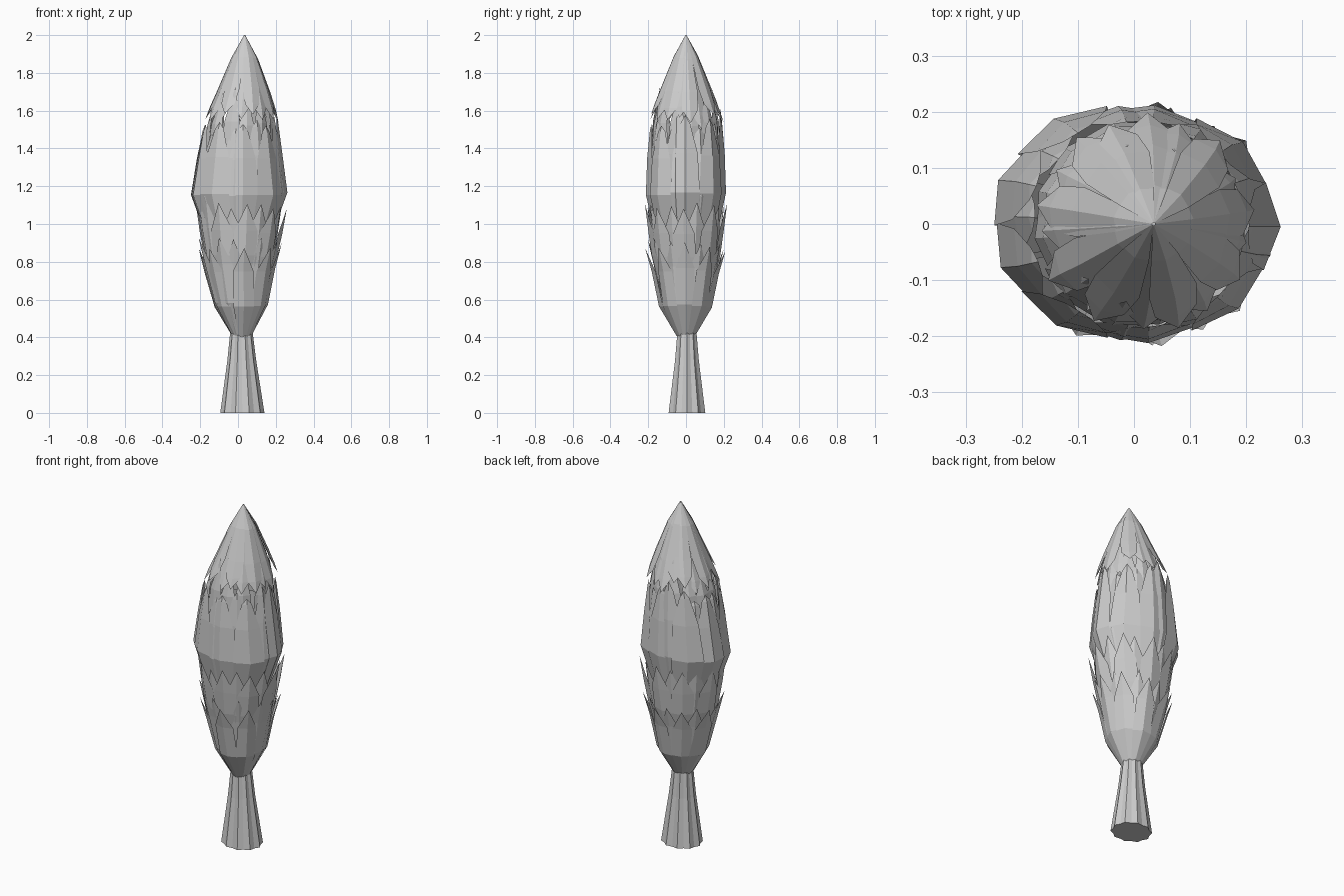
import bpy, bmesh, math, random

if "Cube" in bpy.data.objects:
    bpy.data.objects.remove(bpy.data.objects["Cube"])

random.seed(7)


def finish(bm, name):
    bmesh.ops.recalc_face_normals(bm, faces=bm.faces)
    me = bpy.data.meshes.new(name)
    bm.to_mesh(me)
    bm.free()
    ob = bpy.data.objects.new(name, me)
    bpy.context.collection.objects.link(ob)
    return ob


def point(cx, rx, ry, a, z):
    return (cx + rx * math.cos(a), ry * math.sin(a), z)


def leaf(bm, angle, rows, scale, fold):
    """Folded leaf: rows of (z, centre x, x radius, y radius, half angle)."""
    prev = None
    for z, cx, rx, ry, w in rows:
        rx, ry = rx * scale, ry * scale
        if w == 0:
            cur = [bm.verts.new(point(cx, rx, ry, angle, z))]
        else:
            cur = [bm.verts.new(point(cx, rx * k, ry * k, angle + s * w, z))
                   for s, k in ((-1, fold), (0, 1.0), (1, fold))]
        if prev:
            for i in range(2):
                a, b = prev[min(i, len(prev) - 1)], prev[min(i + 1, len(prev) - 1)]
                c, d = cur[min(i + 1, len(cur) - 1)], cur[min(i, len(cur) - 1)]
                bm.faces.new(list(dict.fromkeys((a, b, c, d))))
        prev = cur


def leaf_ring(name, rows, count, phase=0.0, scale=1.0, jitter=0.02, fold=0.96):
    bm = bmesh.new()
    for i in range(count):
        a = phase + 2 * math.pi * (i + random.uniform(-0.12, 0.12)) / count
        k = scale * random.uniform(0.97, 1.02)
        dz = random.uniform(-jitter, jitter)
        # the free end moves, the attached end stays put
        moved = [(z + dz * j / (len(rows) - 1), cx, rx, ry, w)
                 for j, (z, cx, rx, ry, w) in enumerate(rows)]
        leaf(bm, a, moved, k, fold)
    return finish(bm, name)


# fluted trunk
bm = bmesh.new()
n = 20
rings = []
for z, cx, rx, ry in ((0, 0.023, 0.117, 0.102), (0.28, 0.02, 0.076, 0.066), (0.44, 0.018, 0.058, 0.052)):
    rings.append([bm.verts.new((x, y + 0.005, zz)) for i in range(n)
                  for f in [1 if i % 2 == 0 else 0.9]
                  for x, y, zz in [point(cx, rx * f, ry * f, 2 * math.pi * i / n, z)]])
for lo, hi in zip(rings, rings[1:]):
    for i in range(n):
        bm.faces.new((lo[i], lo[(i + 1) % n], hi[(i + 1) % n], hi[i]))
bm.faces.new(rings[0][::-1])
bm.faces.new(rings[-1])
finish(bm, "trunk")

# bottom leaves, growing up and out from the trunk
bottom = [(0.40, 0.02, 0.048, 0.045, 0.42), (0.57, 0.017, 0.145, 0.142, 0.40),
          (0.76, 0.01, 0.192, 0.180, 0.30), (0.89, 0.01, 0.228, 0.215, 0)]
leaf_ring("bottom_leaves", bottom, 9, 0.0, 1.0, 0.04)
leaf_ring("bottom_inner_leaves", bottom, 9, 0.35, 0.96, 0.04)

# lower middle leaves
lower = [(0.64, 0.012, 0.145, 0.135, 0.34), (0.83, 0.012, 0.195, 0.185, 0.36),
         (0.96, 0.014, 0.222, 0.204, 0.30), (1.10, 0.016, 0.244, 0.222, 0)]
leaf_ring("lower_middle_leaves", lower, 9, 0.0, 1.0, 0.02)
leaf_ring("lower_middle_inner_leaves", lower, 9, 0.35, 0.96, 0.03)

# upper middle leaves, widest part of the crown
upper = [(0.90, 0.0, 0.165, 0.16, 0.38), (1.16, 0.0, 0.262, 0.220, 0.38),
         (1.36, 0.003, 0.232, 0.213, 0.33), (1.51, 0.006, 0.208, 0.198, 0.14),
         (1.55, 0.008, 0.197, 0.19, 0)]
leaf_ring("upper_middle_leaves", upper, 9, 0.0, 1.0, 0.03)
leaf_ring("upper_middle_inner_leaves", upper, 9, 0.35, 0.95, 0.06)

# upright leaves filling the gap below the cap
gap = [(1.40, 0.01, 0.192, 0.186, 0.30), (1.53, 0.015, 0.182, 0.178, 0.24),
       (1.70, 0.025, 0.142, 0.14, 0)]
leaf_ring("gap_leaves", gap, 12, 0.2, 1.0, 0.03)

# pointed cap leaves, hanging down from the apex with rounded ends
cap = [(2.0, 0.035, 0.003, 0.003, 0.36), (1.88, 0.034, 0.072, 0.07, 0.38),
       (1.71, 0.029, 0.142, 0.142, 0.34), (1.62, 0.023, 0.178, 0.178, 0.24),
       (1.56, 0.018, 0.196, 0.20, 0)]
leaf_ring("cap_leaves", cap, 9, 0.1, 1.0, 0.03)
leaf_ring("cap_inner_leaves", cap, 9, 0.45, 0.95, 0.06)
